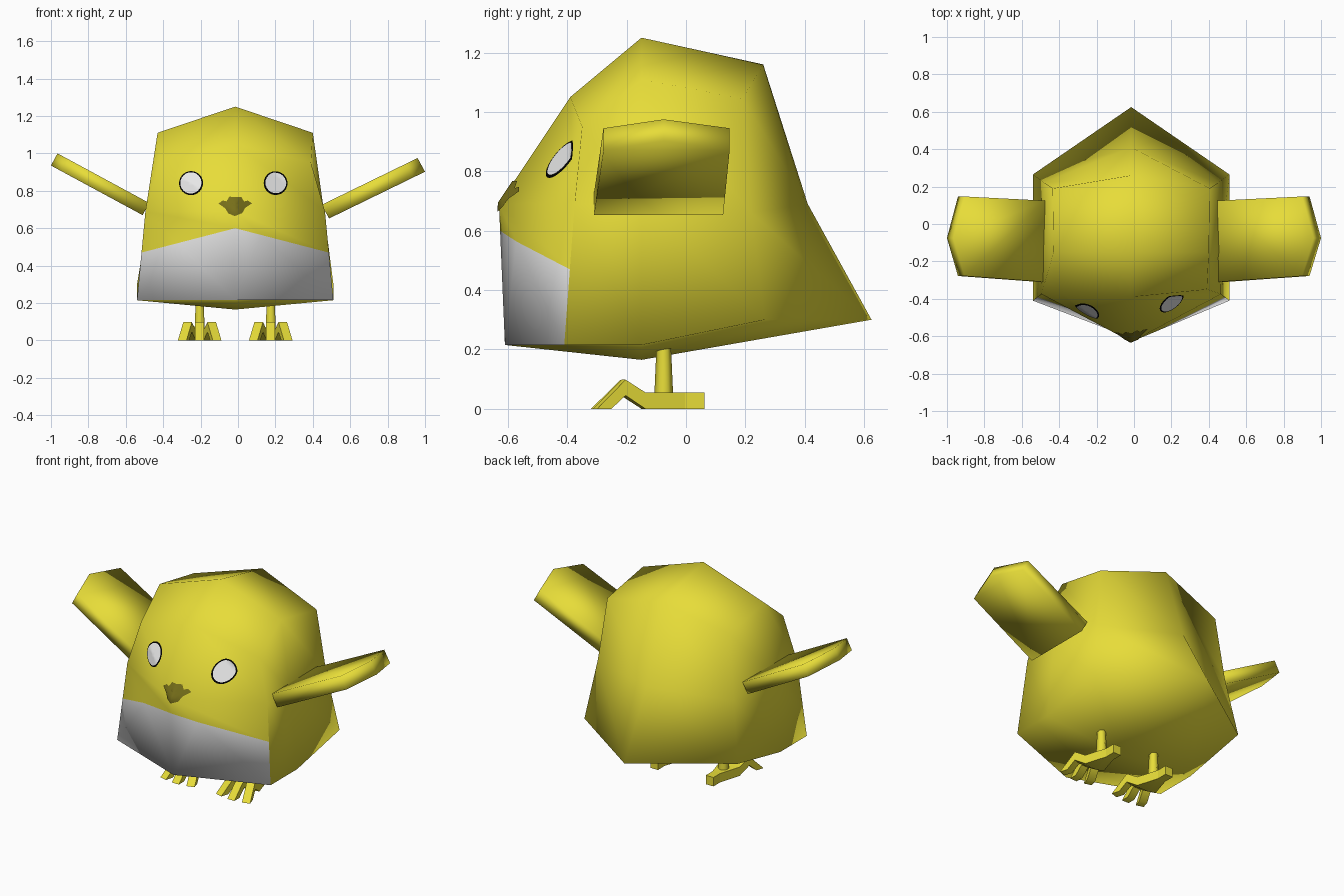
import bpy, bmesh, math
from mathutils import Vector, Matrix
from mathutils.bvhtree import BVHTree

cube = bpy.data.objects.get("Cube")
if cube:
    bpy.data.objects.remove(cube, do_unlink=True)

CX = -0.015  # middle plane of the bird


def material(name, rgb):
    m = bpy.data.materials.new(name)
    m.use_nodes = True
    m.diffuse_color = (*rgb, 1)
    m.node_tree.nodes["Principled BSDF"].inputs["Base Color"].default_value = (*rgb, 1)
    return m


YELLOW = material("yellow", (0.8, 0.72, 0.04))
WHITE = material("white", (0.8, 0.8, 0.8))
BLACK = material("black", (0.0, 0.0, 0.0))
OLIVE = material("olive", (0.18, 0.155, 0.01))


def finish(name, bm, *mats, angle=None):
    me = bpy.data.meshes.new(name)
    bm.to_mesh(me)
    bm.free()
    ob = bpy.data.objects.new(name, me)
    bpy.context.collection.objects.link(ob)
    for m in mats:
        me.materials.append(m)
    bpy.ops.object.select_all(action="DESELECT")
    ob.select_set(True)
    bpy.context.view_layer.objects.active = ob
    if angle:
        bpy.ops.object.shade_smooth_by_angle(angle=math.radians(angle))
    else:
        bpy.ops.object.shade_smooth()
    return ob


# Body cage: rows run bottom to top, each holding front, middle, back
SIDE = [[(.525, -.41, .215), (.525, -.15, .215), (.525, .265, .30)],
        [(.48, -.375, .69), (.475, -.15, .69), (.465, .22, .66)],
        [(.405, -.35, .95), (.415, -.15, 1.11), (.42, .19, 1.045)]]
MIDDLE = [[(-.61, .215), (-.15, .165), (.625, .30)],
          [(-.63, .69), None, (.41, .69)],
          [(-.39, 1.05), (-.15, 1.25), (.26, 1.16)]]


def cage_point(i, j, k):
    if i == 0:
        return (CX, *MIDDLE[k + 1][j + 1])
    h, y, z = SIDE[k + 1][j + 1]
    return (CX + i * h, y, z)


bm = bmesh.new()
cage = {}


def corner(v):
    key = tuple(int(round(c)) for c in v)
    if key not in cage:
        cage[key] = bm.verts.new(cage_point(*key))
    return cage[key]


X, Y, Z = Vector((1, 0, 0)), Vector((0, 1, 0)), Vector((0, 0, 1))
for u, v in ((X, Z), (-X, Z), (Y, Z), (-Y, Z), (X, Y), (X, -Y)):
    n = u.cross(v)
    for a in (-1, 0):
        for b in (-1, 0):
            q = [corner(n + u * (a + s) + v * (b + t))
                 for s, t in ((0, 0), (1, 0), (1, 1), (0, 1))]
            bm.faces.new((q[0], q[1], q[3]))
            bm.faces.new((q[1], q[2], q[3]))
bm.normal_update()
surface = BVHTree.FromBMesh(bm)


# White belly: cut the front faces along a sloping line on each half
def is_front(f):
    return f.normal.y < -0.35 and abs(f.normal.z) < 0.5


SLOPE = 0.26
for side in (-1, 1):
    faces = [f for f in bm.faces if is_front(f)
             and (f.calc_center_median().x - CX) * side > 0
             and max(v.co.z for v in f.verts) < 0.7]
    geom = set(faces)
    for f in faces:
        geom.update(f.edges, f.verts)
    bmesh.ops.bisect_plane(bm, geom=list(geom), plane_co=(CX, 0, 0.6),
                           plane_no=(SLOPE * side, 0, 1), dist=0.0005)
bm.normal_update()
for f in bm.faces:
    c = f.calc_center_median()
    f.material_index = int(is_front(f) and c.z < 0.6 - SLOPE * abs(c.x - CX))
finish("body", bm, YELLOW, WHITE)


# Thin painted plate that follows the face surface
def plate(name, centre, outline, mat, lift, rings=4):
    bm = bmesh.new()

    def drop(x, z):
        hit, n, _, _ = surface.ray_cast(Vector((x, -2, z)), Y)
        return bm.verts.new(hit + n * lift)

    cx, cz = centre
    mid = drop(cx, cz)
    prev = None
    count = len(outline)
    for r in range(1, rings + 1):
        t = r / rings
        ring = [drop(cx + x * t, cz + z * t) for x, z in outline]
        for i in range(count):
            j = (i + 1) % count
            if prev:
                bm.faces.new((prev[i], ring[i], ring[j], prev[j]))
            else:
                bm.faces.new((mid, ring[i], ring[j]))
        prev = ring
    bmesh.ops.recalc_face_normals(bm, faces=bm.faces)
    if sum(f.normal.y for f in bm.faces) > 0:
        bmesh.ops.reverse_faces(bm, faces=bm.faces)
    finish(name, bm, mat)


def circle(r, n=24):
    return [(r * math.cos(math.tau * i / n), r * math.sin(math.tau * i / n)) for i in range(n)]


for label, x in (("right", -0.25), ("left", 0.2)):
    plate(label + "_eye_rim", (x, 0.84), circle(0.064), BLACK, 0.003)
    plate(label + "_eye", (x, 0.84), circle(0.056), WHITE, 0.006)

# Painted beak: half outline mirrored about the middle
half = [(0, .045), (.03, .045), (.045, .02), (.065, .025), (.087, .01), (.05, -.015), (.035, -.04)]
beak = half + [(0, -.055)] + [(-x, z) for x, z in half[:0:-1]]
plate("beak", (CX, 0.72), beak, OLIVE, 0.006)


# Prism from an outline and a sweep vector
def prism(bm, points, sweep):
    a = [bm.verts.new(p) for p in points]
    b = [bm.verts.new(Vector(p) + Vector(sweep)) for p in points]
    faces = [bm.faces.new(a), bm.faces.new(b[::-1])]
    for i in range(len(a)):
        j = (i + 1) % len(a)
        faces.append(bm.faces.new((a[j], a[i], b[i], b[j])))
    bmesh.ops.recalc_face_normals(bm, faces=faces)
    return a + b


# Wings: slabs with a pointed end, rising outward
def wing(name, root, tip, sweep):
    def at(t, y):
        return (root[0] + (tip[0] - root[0]) * t, y, root[1] + (tip[1] - root[1]) * t)
    bm = bmesh.new()
    prism(bm, [at(0, -.31), at(.88, -.278), at(1, -.075), at(.88, .147), at(0, .125)],
          (sweep[0], 0, sweep[1]))
    finish(name, bm, YELLOW)


wing("left_wing", (.447, .725), (.96, .975), (.04, -.073))
wing("right_wing", (-.475, .735), (-.965, 1.0), (-.035, -.065))

# Feet: three splayed toes, a heel and a leg
TOE = [(-.32, 0), (-.22, .098), (-.15, .055), (0, .055), (0, 0), (-.15, 0), (-.22, .045), (-.27, 0)]
HEEL = [(-.012, 0), (-.012, .055), (.062, .055), (.062, 0)]
for label, x in (("right", -0.205), ("left", 0.175)):
    bm = bmesh.new()
    for angle in (-17, 0, 17):
        verts = prism(bm, [(-.024, y, z) for y, z in TOE], (.048, 0, 0))
        bmesh.ops.rotate(bm, verts=verts, cent=(0, 0, 0),
                         matrix=Matrix.Rotation(math.radians(angle), 3, "Z"))
    prism(bm, [(-.026, y, z) for y, z in HEEL], (.052, 0, 0))
    bmesh.ops.translate(bm, verts=bm.verts, vec=(x, 0, 0))
    finish(label + "_foot", bm, YELLOW, angle=50)

    bm = bmesh.new()
    bmesh.ops.create_cone(bm, cap_ends=True, segments=6, radius1=0.032, radius2=0.024, depth=0.18,
                          matrix=Matrix.Translation((x, -.075, .13)))
    finish(label + "_leg", bm, YELLOW, angle=70)
